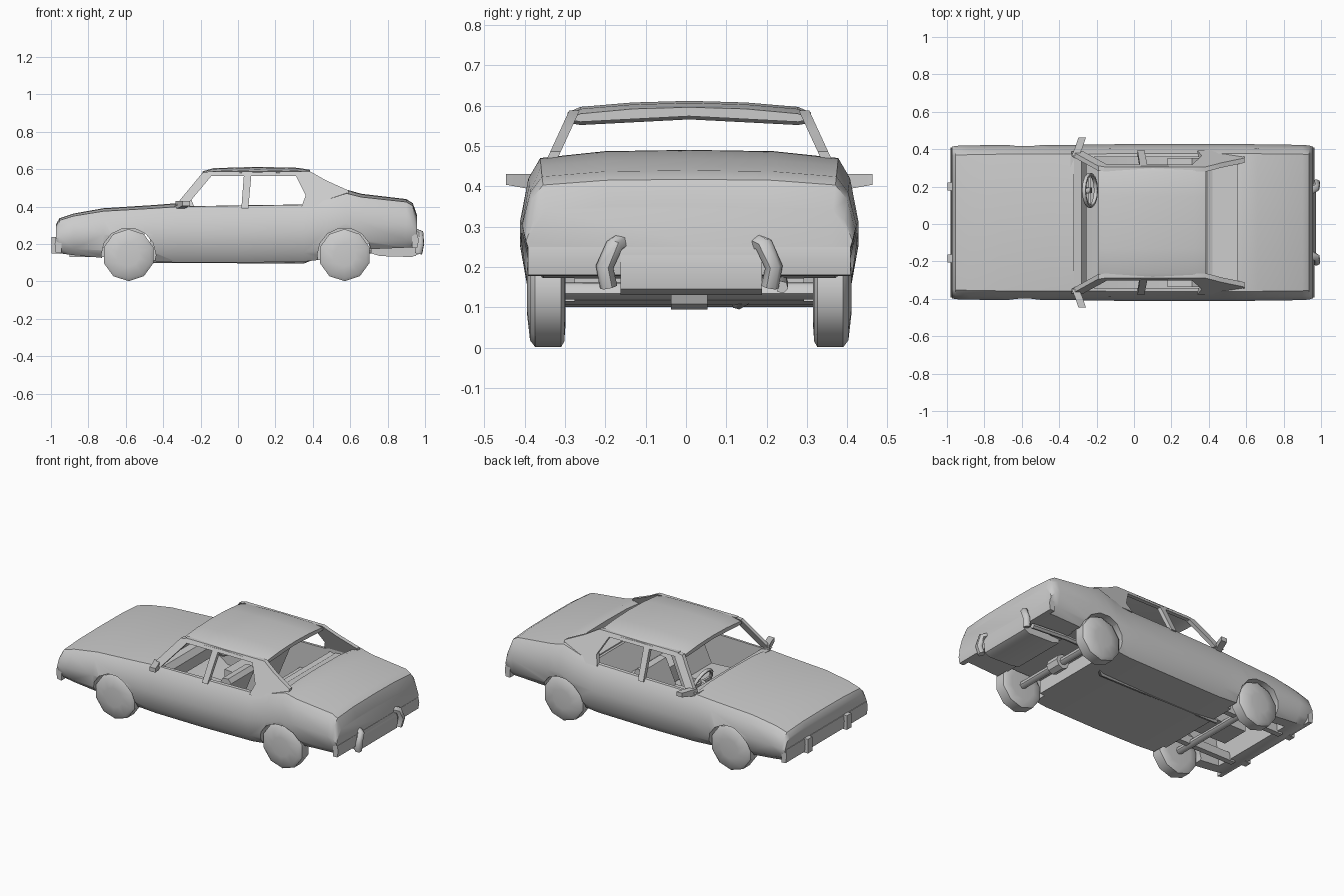
import bpy, bmesh, math
from mathutils import Vector

if "Cube" in bpy.data.objects:
    bpy.data.objects.remove(bpy.data.objects["Cube"])

YC = 0.008  # the body sits very slightly off centre


def loft(name, rings, angle=35):
    """Skin a list of closed rings and cap both ends."""
    bm = bmesh.new()
    rows = [[bm.verts.new((x, y + YC, z)) for x, y, z in r] for r in rings]
    n = len(rows[0])
    for a, b in zip(rows, rows[1:]):
        for i in range(n):
            bm.faces.new((a[i], a[(i + 1) % n], b[(i + 1) % n], b[i]))
    bm.faces.new(rows[0])
    bm.faces.new(rows[-1])
    bmesh.ops.recalc_face_normals(bm, faces=bm.faces)
    me = bpy.data.meshes.new(name)
    bm.to_mesh(me)
    bm.free()
    ob = bpy.data.objects.new(name, me)
    bpy.context.collection.objects.link(ob)
    return smooth(ob, angle)


def smooth(ob, angle=35):
    bpy.ops.object.select_all(action='DESELECT')
    ob.select_set(True)
    bpy.context.view_layer.objects.active = ob
    bpy.ops.object.shade_smooth_by_angle(angle=math.radians(angle))
    return ob


def prism(name, outline, y0, y1):
    """Extrude an x-z outline between two y values."""
    return loft(name, [[(x, y, z) for x, z in outline] for y in (y0, y1)])


def box(name, x0, x1, y0, y1, z0, z1):
    return prism(name, [(x0, z0), (x1, z0), (x1, z1), (x0, z1)], y0, y1)


def circle(cx, cz, r, n, turn=0.0):
    return [(cx + r * math.cos(2 * math.pi * (i + turn) / n),
             cz + r * math.sin(2 * math.pi * (i + turn) / n)) for i in range(n)]


def tube(name, pts, r, sides=6):
    """Round bar along a path."""
    pts = [Vector(p) for p in pts]
    rings = []
    for i, p in enumerate(pts):
        d = (pts[min(i + 1, len(pts) - 1)] - pts[max(i - 1, 0)]).normalized()
        u = d.orthogonal().normalized() if i == 0 else (u - d * u.dot(d)).normalized()
        v = d.cross(u)
        rings.append([p + u * c * r + v * s * r for c, s in circle(0, 0, 1, sides)])
    return loft(name, rings, 60)


def cut(target, cutter):
    cutter.hide_render = True
    bpy.ops.object.select_all(action='DESELECT')
    bpy.context.view_layer.objects.active = target
    target.select_set(True)
    m = target.modifiers.new('cut', 'BOOLEAN')
    m.operation, m.object, m.solver = 'DIFFERENCE', cutter, 'EXACT'
    bpy.ops.object.modifier_apply(modifier=m.name)
    bpy.data.objects.remove(cutter)


# Lower body: stations along x as (x, half width, bottom, top)
half = [(.87, 0), (.955, .15), (1, .48), (.95, .8), (.88, .95), (.5, 1), (0, 1.01)]
stations = [(-.972, .405, .16, .305), (-.955, .41, .15, .335), (-.88, .412, .14, .36),
            (-.72, .415, .125, .388), (-.45, .415, .108, .405), (-.32, .415, .10, .415),
            (0, .42, .10, .42), (.35, .42, .105, .425), (.48, .42, .12, .455),
            (.58, .42, .15, .487), (.66, .418, .17, .465), (.90, .415, .18, .437),
            (.935, .412, .18, .415), (.958, .405, .185, .35)]
rings = []
for x, w, zb, zt in stations:
    right = [(x, w * f, zb + (zt - zb) * h) for f, h in half]
    rings.append(right + [(x, -y, z) for _, y, z in right[-2::-1]])
body = loft('body', rings)

# Cabin, engine bay and wheel wells hollowed out
cut(body, prism('cabin_cutter', [(-.42, .2), (-.32, .13), (.36, .13), (.42, .40), (.55, .42),
                                 (.55, .65), (-.32, .65), (-.32, .385), (-.42, .37)], -.35, .35))
cut(body, prism('engine_cutter', [(-.88, .0), (-.47, .0), (-.47, .36), (-.84, .33)], -.29, .29))
cut(body, box('rear_axle_cutter', .46, .70, -.29, .29, 0, .20))
WX = (-.585, .57)
for x in WX:
    for s in (-1, 1):
        cut(body, prism('wheel_cutter', circle(x, .14, .146, 14), s * .285, s * .5))
smooth(body)

# Roof panel: stations as (x, edge height, centre height)
rings = []
for x, ze, zc in [(-.19, .572, .588), (-.13, .590, .605), (.1, .597, .612),
                  (.32, .592, .607), (.385, .580, .596)]:
    top = [(-.302, ze - .014), (-.27, ze), (-.14, zc - .004), (0, zc), (.14, zc - .004),
           (.27, ze), (.302, ze - .014)]
    low = [(.27, ze - .020), (0, zc - .022), (-.27, ze - .020)]
    rings.append([(x, y, z) for y, z in top + low])
loft('roof', rings)

# Pillars and window rail follow the inward lean of the cabin sides
frames = {
    'front_pillar': [(-.335, .405), (-.275, .405), (-.145, .56), (-.15, .585), (-.19, .58)],
    'middle_pillar': [(.018, .39), (.055, .39), (.072, .575), (.032, .575)],
    'rear_pillar': [(.34, .40), (.362, .46), (.31, .562), (.31, .588), (.385, .588),
                    (.47, .54), (.59, .486), (.59, .40)],
    'window_rail': [(-.16, .563), (.33, .563), (.33, .588), (-.16, .588)],
}
for s, side in ((-1, 'left'), (1, 'right')):
    for name, pts in frames.items():
        lean = lambda z: .382 - (z - .405) * .46
        loft(side + '_' + name, [[(x, s * (lean(z) - t), z) for x, z in pts] for t in (0, .026)])

    # Wing mirror
    loft(side + '_mirror', [[(x + dx, s * y, z + dz) for dx, dz in
                             ((-.02, -h), (.02, -h), (.02, h), (-.02, h))]
                            for x, y, z, h in ((-.315, .355, .408, .022), (-.295, .40, .412, .018),
                                               (-.277, .455, .417, .013))])

    # Wheels: ten-sided with a bevelled tyre and a slightly domed hub
    for x, end in zip(WX, ('front', 'rear')):
        prof = [(.307, .085), (.31, .125), (.318, .139), (.382, .139), (.395, .122), (.402, .06)]
        loft(f'{side}_{end}_wheel', [[(a, s * y, b) for a, b in circle(x, .14, r, 10, .5)]
                                     for y, r in prof], 50)

    # Overriders on both bumpers
    tube(side + '_rear_overrider', [(.94, s * .17, .262), (.972, s * .185, .255),
                                    (.975, s * .21, .20), (.965, s * .20, .15)], .022)
    box(side + '_front_overrider', -.998, -.95, s * .17, s * .215, .15, .238)

    # Front seats
    prism(side + '_front_seat', [(-.14, .14), (.05, .14), (.15, .38), (.13, .405), (.09, .40),
                                 (.02, .25), (-.14, .26)], s * .06, s * .29)

    # Exposed chassis rails in the engine bay
    box(side + '_chassis_rail', -.90, -.45, s * .19, s * .225, .13, .18)

# Bumper bars
prism('front_bumper', [(-.945, .15), (-.975, .155), (-.98, .20), (-.975, .235), (-.945, .24)], -.40, .40)
prism('rear_bumper', [(.93, .178), (.96, .18), (.966, .22), (.96, .25), (.93, .25)], -.40, .40)

# Underside: tank, axles, engine block and exhaust
prism('fuel_tank', [(.71, .15), (.76, .135), (.93, .13), (.965, .145), (.972, .20), (.96, .245),
                    (.71, .21)], -.17, .18)
for x, end in zip(WX, ('front', 'rear')):
    tube(end + '_axle', [(x, -.32, .14), (x, .32, .14)], .022)
prism('differential', circle(.57, .14, .045, 8), -.045, .045)
box('engine_block', -.74, -.50, -.09, .09, .15, .30)
tube('exhaust_pipe', [(-.5, .12, .115), (.35, .12, .11), (.5, .22, .17), (.70, .23, .165),
                      (.95, .23, .15)], .016)

# Dashboard and rear bench
prism('dashboard', [(-.34, .26), (-.27, .28), (-.255, .36), (-.28, .395), (-.34, .405)], -.35, .35)
prism('rear_bench', [(.18, .14), (.36, .14), (.43, .39), (.39, .405), (.31, .26), (.18, .25)], -.345, .345)

# Steering wheel and column
bpy.ops.mesh.primitive_torus_add(major_segments=14, minor_segments=6, major_radius=.085,
                                 minor_radius=.011, location=(-.235, .18, .375),
                                 rotation=(0, math.radians(-62), 0))
bpy.context.object.name = 'steering_wheel'
bpy.context.object.rotation_euler.y = math.radians(68)
smooth(bpy.context.object, 60)
tube('steering_column', [(-.33, .172, .335), (-.23, .172, .377)], .018)
box('steering_spokes', -.243, -.229, .09, .255, .366, .382)
